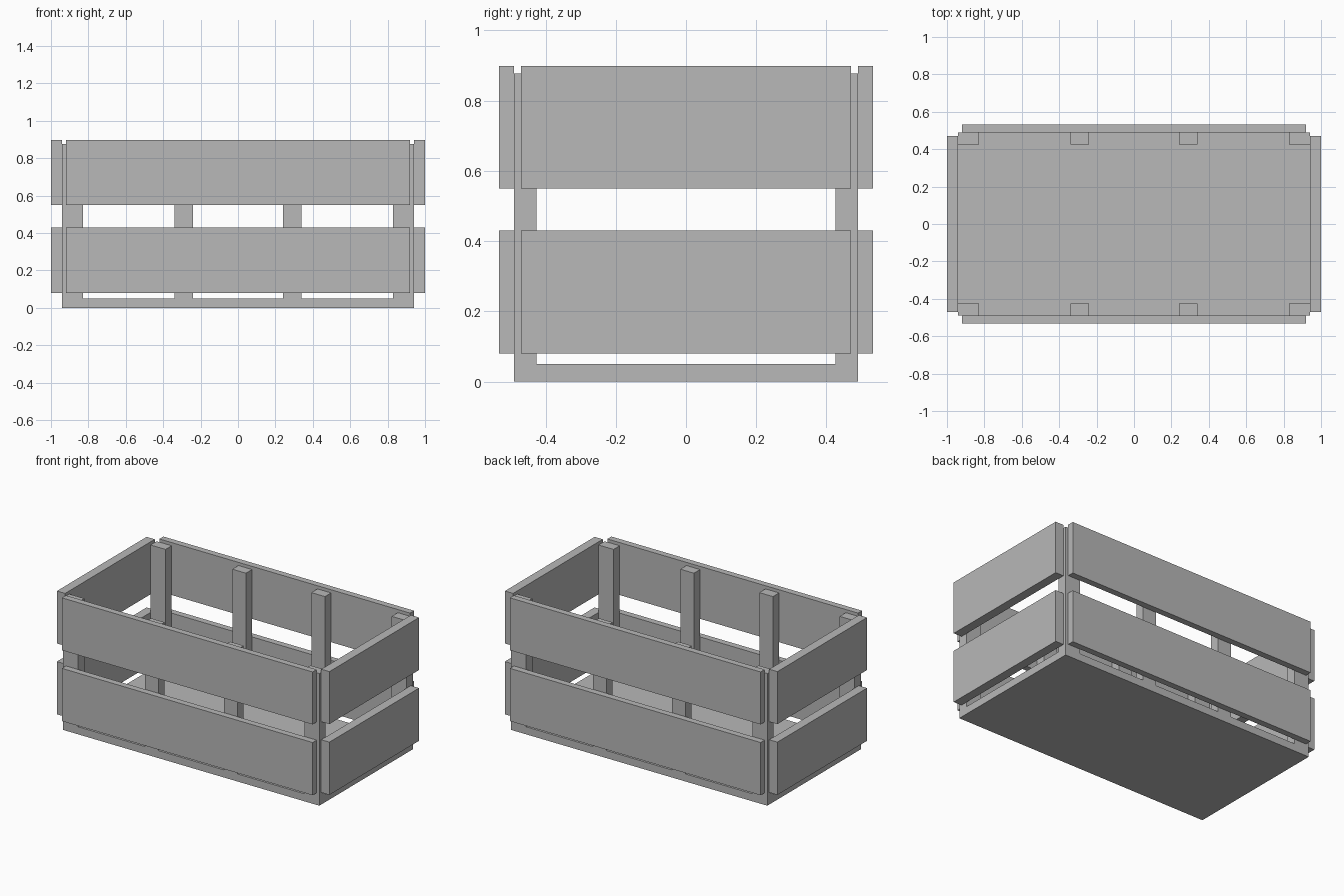
import bpy

# Remove the default cube
old = bpy.data.objects.get("Cube")
if old:
    bpy.data.objects.remove(old, do_unlink=True)

# Single wood material
GREY = (0.48, 0.48, 0.48, 1.0)
mat = bpy.data.materials.new("plain_grey")
mat.use_nodes = True
mat.diffuse_color = GREY
bsdf = next(n for n in mat.node_tree.nodes if n.type == 'BSDF_PRINCIPLED')
bsdf.inputs["Base Color"].default_value = GREY


def box(name, x, y, z):
    """Box spanning the given (low, high) range on each axis."""
    spans = (x, y, z)
    bpy.ops.mesh.primitive_cube_add(size=1, location=[(a + b) / 2 for a, b in spans])
    obj = bpy.context.object
    obj.name = name
    obj.scale = [b - a for a, b in spans]
    bpy.ops.object.transform_apply(location=False, rotation=False, scale=True)
    obj.data.materials.append(mat)
    return obj


def span(low, high, side):
    """Range mirrored to the chosen side."""
    return tuple(sorted((low * side, high * side)))


HALF_X, HALF_Y = 0.94, 0.49
FLOOR_TOP, POST_TOP = 0.05, 0.877
SLAT_ROWS = {"lower": (0.08, 0.43), "upper": (0.55, 0.898)}
SIDES_X = {"left": 1, "right": -1}
SIDES_Y = {"front": -1, "back": 1}

# Floor board
box("floor_board", (-HALF_X, HALF_X), (-HALF_Y, HALF_Y), (0, FLOOR_TOP))

# Upright posts: corners and intermediates along both long sides
for yname, sy in SIDES_Y.items():
    for xname, sx in SIDES_X.items():
        for kind, low, high in (("corner", 0.83, HALF_X), ("middle", 0.24, 0.34)):
            box(f"{yname}_{xname}_{kind}_post", span(low, high, sx),
                span(0.426, HALF_Y, sy), (FLOOR_TOP, POST_TOP))

# Slats: two rows on each of the four sides
for row, z in SLAT_ROWS.items():
    for yname, sy in SIDES_Y.items():
        box(f"{row}_{yname}_slat", (-0.92, 0.92), span(HALF_Y, 0.532, sy), z)
    for xname, sx in SIDES_X.items():
        box(f"{row}_{xname}_end_slat", span(HALF_X, 1.0, sx), (-0.47, 0.47), z)
